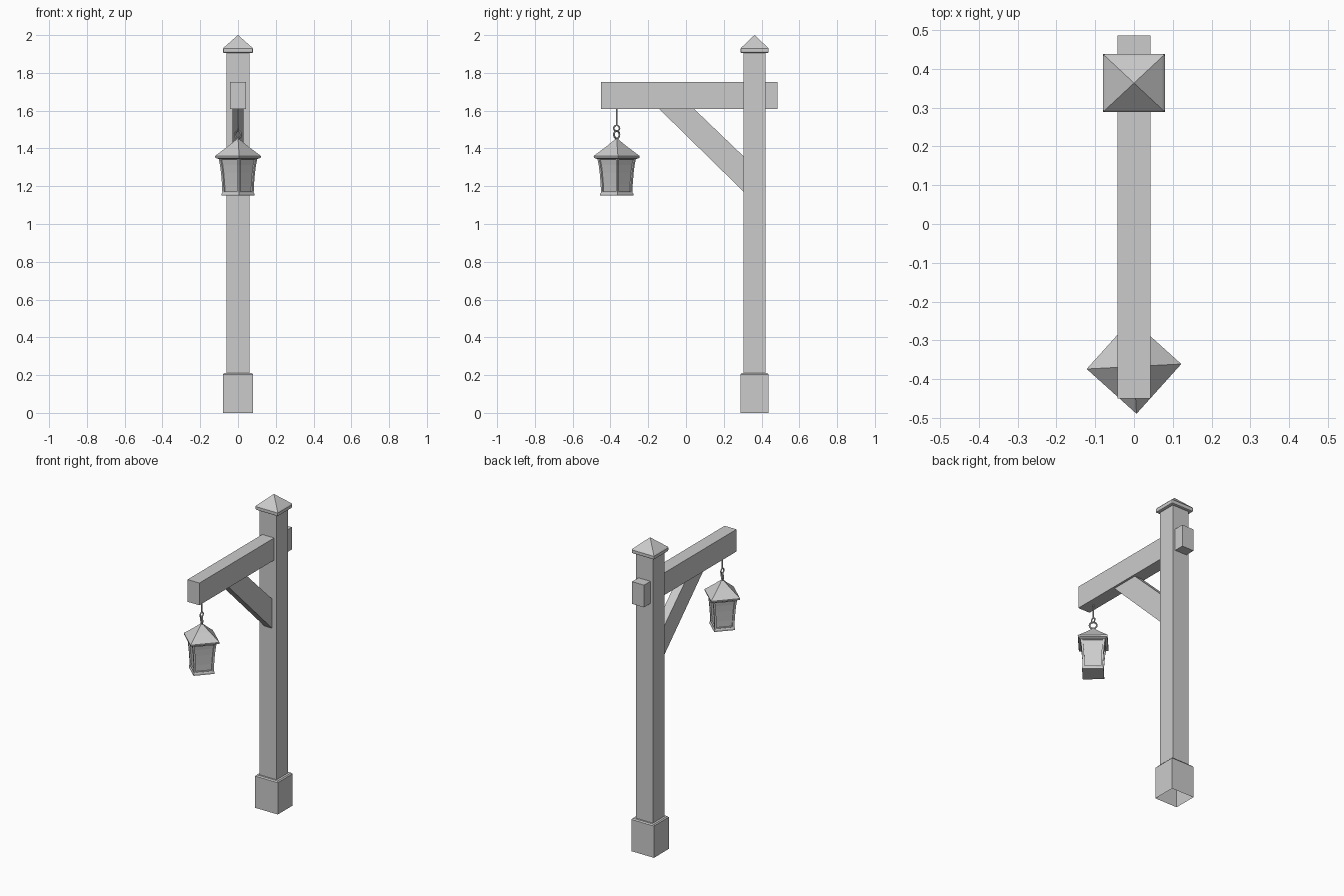
import bpy, bmesh
from math import radians, cos, sin, pi

if "Cube" in bpy.data.objects:
    bpy.data.objects.remove(bpy.data.objects["Cube"])

POST_Y, LAMP_Y = 0.363, -0.367
LAMP_ROT = radians(48)


def finish(name, bm):
    bmesh.ops.recalc_face_normals(bm, faces=bm.faces)
    me = bpy.data.meshes.new(name)
    bm.to_mesh(me)
    bm.free()
    ob = bpy.data.objects.new(name, me)
    bpy.context.collection.objects.link(ob)
    return ob


def loft(name, rows, y=0, rot=0, bottom=True, inset=None):
    """Stack of rectangles (half x, half y, z) joined into one skin."""
    bm = bmesh.new()
    rings = []
    for hx, hy, z in rows:
        ring = []
        for sx, sy in ((-1, -1), (1, -1), (1, 1), (-1, 1)):
            px, py = sx * hx, sy * hy
            ring.append(bm.verts.new((px * cos(rot) - py * sin(rot),
                                      y + px * sin(rot) + py * cos(rot), z)))
        rings.append(ring)
    sides = [[], [], [], []]
    for a, b in zip(rings, rings[1:]):
        for i in range(4):
            j = (i + 1) % 4
            sides[i].append(bm.faces.new((a[i], a[j], b[j], b[i])))
    if bottom:
        bm.faces.new(rings[0][::-1])
    bm.faces.new(rings[-1])
    bmesh.ops.remove_doubles(bm, verts=bm.verts, dist=1e-5)
    if inset:
        bmesh.ops.recalc_face_normals(bm, faces=bm.faces)
        for s in sides:
            bmesh.ops.inset_region(bm, faces=s, thickness=inset[0], use_even_offset=True)
            bmesh.ops.inset_region(bm, faces=s, thickness=0.0005, depth=-inset[1])
    return finish(name, bm)


def square(rows):
    return [(r * 0.7071, r * 0.7071, z) for r, z in rows]


def ring(name, z, major, minor, turn, y=LAMP_Y):
    bpy.ops.mesh.primitive_torus_add(location=(0, y, z), rotation=(pi / 2, 0, turn),
                                     major_radius=major, minor_radius=minor,
                                     major_segments=20, minor_segments=8)
    bpy.context.object.name = name
    bpy.ops.object.shade_smooth_by_angle()


# Post with wider, open-bottomed foot
loft("post", [(0.08, 0.075, 0), (0.08, 0.075, 0.203), (0.074, 0.069, 0.21),
              (0.06, 0.0575, 0.21), (0.06, 0.0575, 1.915)], POST_Y, bottom=False)

# Pointed post cap
cap = loft("post_cap", [(0.08, 0.075, 1.905), (0.08, 0.075, 1.928),
                        (0.074, 0.069, 1.935), (0.0005, 0.0005, 2.0)], POST_Y)
bev = cap.modifiers.new("bevel", "BEVEL")
bev.width, bev.segments = 0.007, 2
bev.limit_method, bev.angle_limit = "ANGLE", radians(70)

# Cross beam
loft("beam", [(0.042, 0.4675, 1.61), (0.042, 0.4675, 1.752)], 0.0175)

# Diagonal brace
bm = bmesh.new()
prof = [(-0.145, 1.612), (0.04, 1.612), (0.308, 1.355), (0.308, 1.168)]
face = bm.faces.new([bm.verts.new((-0.028, y, z)) for y, z in prof])
ext = bmesh.ops.extrude_face_region(bm, geom=[face])["geom"]
bmesh.ops.translate(bm, vec=(0.056, 0, 0),
                    verts=[v for v in ext if isinstance(v, bmesh.types.BMVert)])
finish("brace", bm)

# Hook rod and the two linked rings
bpy.ops.mesh.primitive_cylinder_add(vertices=10, radius=0.004, depth=0.095,
                                    location=(0, LAMP_Y, 1.5675))
bpy.context.object.name = "hook_rod"
bpy.ops.object.shade_smooth_by_angle()
ring("hook_ring", 1.507, 0.015, 0.004, pi / 2)
ring("lantern_ring", 1.473, 0.021, 0.005, radians(138))

# Lantern roof with thin eaves
loft("lantern_roof", square([(0.1, 1.343), (0.12, 1.35), (0.122, 1.36), (0.055, 1.41),
                             (0.012, 1.445), (0.006, 1.452)]), LAMP_Y, LAMP_ROT)

# Lantern body: flared, with recessed panes
loft("lantern_body", square([(0.083, 1.16), (0.085, 1.21), (0.09, 1.27), (0.095, 1.31),
                             (0.103, 1.35)]), LAMP_Y, LAMP_ROT, inset=(0.012, 0.008))

# Lantern base plate
loft("lantern_base", square([(0.088, 1.15), (0.088, 1.16), (0.084, 1.166)]),
     LAMP_Y, LAMP_ROT)
